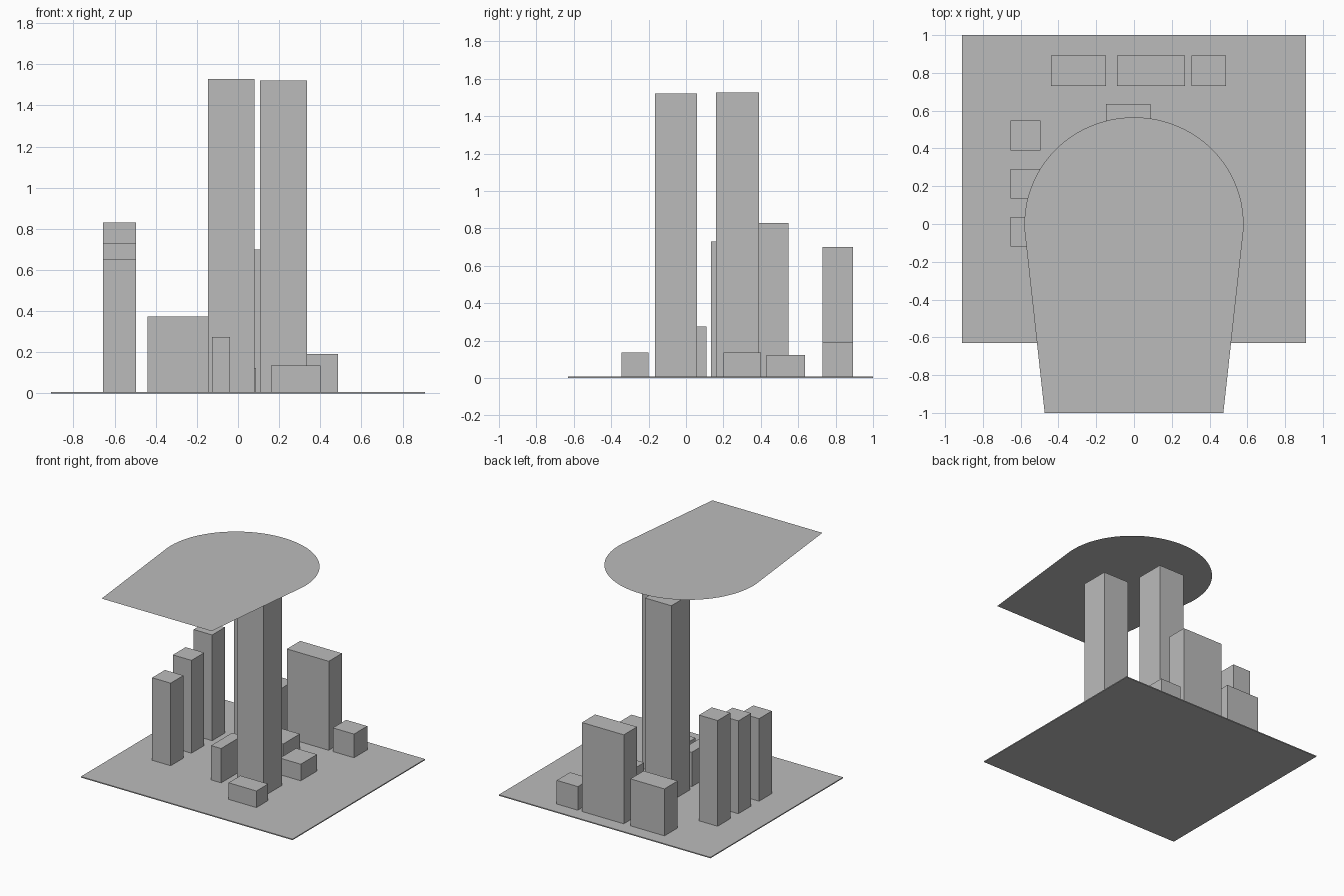
import bpy, bmesh, math

cube = bpy.data.objects.get("Cube")
if cube:
    bpy.data.objects.remove(cube, do_unlink=True)

GREY = (0.5, 0.5, 0.5, 1.0)
grey = bpy.data.materials.new("plain_grey")
grey.use_nodes = True
grey.diffuse_color = GREY
grey.node_tree.nodes["Principled BSDF"].inputs["Base Color"].default_value = GREY


def add_object(name, bm):
    mesh = bpy.data.meshes.new(name)
    bm.to_mesh(mesh)
    bm.free()
    mesh.materials.append(grey)
    obj = bpy.data.objects.new(name, mesh)
    bpy.context.collection.objects.link(obj)
    return obj


def block(name, x0, x1, y0, y1, height):
    """Box standing on the ground between the given limits."""
    bm = bmesh.new()
    bmesh.ops.create_cube(bm, size=1)
    for v in bm.verts:
        v.co.x = x1 if v.co.x > 0 else x0
        v.co.y = y1 if v.co.y > 0 else y0
        v.co.z = height if v.co.z > 0 else 0
    return add_object(name, bm)


# Ground slab
block("ground_slab", -0.91, 0.91, -0.63, 1.0, 0.008)

# Two tall towers
block("back_tower", -0.147, 0.08, 0.16, 0.39, 1.527)
block("front_tower", 0.107, 0.335, -0.165, 0.06, 1.52)

# Row of columns along the right side
for i, (y, h) in enumerate([(-0.12, 0.65), (0.135, 0.73), (0.39, 0.83)]):
    block(f"side_column_{i + 1}", -0.655, -0.495, y, y + 0.157, h)

# Row of blocks along the back
for i, (x0, x1, h) in enumerate([(-0.44, -0.147, 0.373), (-0.09, 0.27, 0.70),
                                 (0.305, 0.487, 0.192)]):
    block(f"back_block_{i + 1}", x0, x1, 0.73, 0.893, h)

# Low blocks around the towers
block("low_front_block", 0.16, 0.40, -0.345, -0.20, 0.137)
block("low_side_block", 0.22, 0.40, 0.20, 0.40, 0.137)
block("low_rear_block", -0.147, 0.088, 0.43, 0.635, 0.123)
block("low_wall_block", -0.127, -0.04, -0.15, 0.11, 0.275)

# Flat canopy: rounded back, tapering to a straight front edge
bm = bmesh.new()
outline = [(-0.473, -1.0), (0.473, -1.0)]
for i in range(49):
    a = math.radians(-4 + 188 * i / 48)
    outline.append((0.58 * math.cos(a), 0.565 * math.sin(a)))
bm.faces.new([bm.verts.new((x, y, 1.65)) for x, y in outline])
add_object("canopy", bm)
